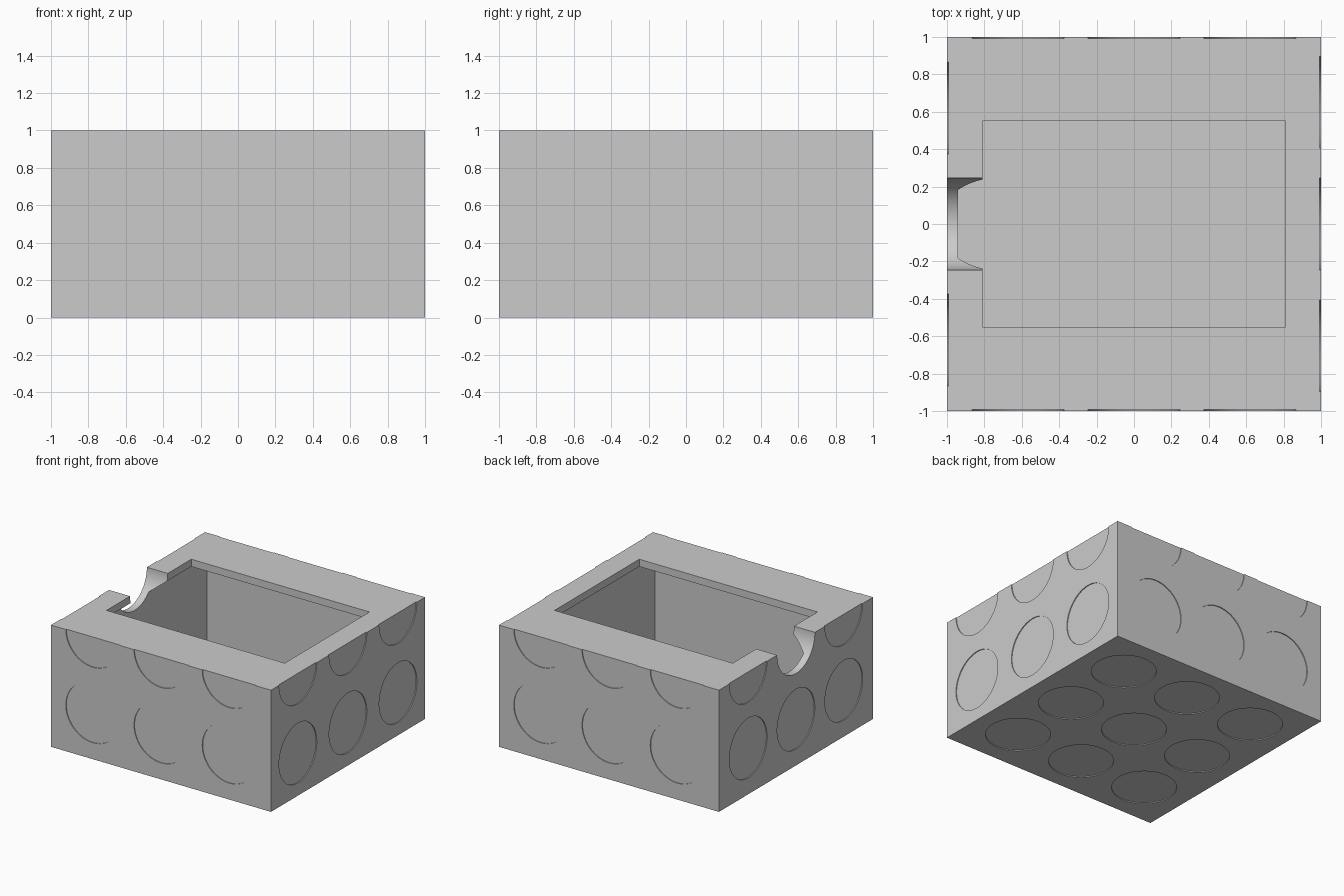
import bpy
import bmesh
import math
from mathutils import Matrix, Vector

cube = bpy.data.objects.get("Cube")
if cube:
    bpy.data.objects.remove(cube, do_unlink=True)

# Single material
grey = bpy.data.materials.new("light_grey")
grey.use_nodes = True
colour = (0.6, 0.6, 0.6, 1)
grey.diffuse_color = colour
grey.node_tree.nodes["Principled BSDF"].inputs["Base Color"].default_value = colour


def make_object(name, bm):
    bmesh.ops.recalc_face_normals(bm, faces=bm.faces)
    mesh = bpy.data.meshes.new(name)
    bm.to_mesh(mesh)
    bm.free()
    mesh.materials.append(grey)
    obj = bpy.data.objects.new(name, mesh)
    bpy.context.collection.objects.link(obj)
    return obj


def loft(name, sections):
    """Stack of centred rectangles: (half x, half y, z)."""
    bm = bmesh.new()
    rings = [[bm.verts.new((sx * hx, sy * hy, z))
              for sx, sy in ((-1, -1), (1, -1), (1, 1), (-1, 1))]
             for hx, hy, z in sections]
    for low, high in zip(rings, rings[1:]):
        for i in range(4):
            j = (i + 1) % 4
            bm.faces.new((low[i], low[j], high[j], high[i]))
    bm.faces.new(rings[0])
    bm.faces.new(rings[-1])
    return make_object(name, bm)


def add_disc(bm, centre, axis, depth):
    turn = Vector(axis).to_track_quat('Z', 'Y').to_matrix().to_4x4()
    bmesh.ops.create_cone(bm, cap_ends=True, segments=96, radius1=RADIUS,
                          radius2=RADIUS, depth=depth,
                          matrix=Matrix.Translation(centre) @ turn)


def cut(target, cutter):
    cutter.hide_render = True
    mod = target.modifiers.new("cut", 'BOOLEAN')
    mod.operation = 'DIFFERENCE'
    mod.solver = 'EXACT'
    mod.object = cutter
    bpy.context.view_layer.objects.active = target
    bpy.ops.object.modifier_apply(modifier=mod.name)
    bpy.data.objects.remove(cutter, do_unlink=True)


RADIUS = 0.245
STEP = 0.62        # disc spacing on most sides
WIDE_STEP = 0.65   # disc spacing on the left side
RECESS = 0.014     # twice the visible recess depth

# Box body with a hollow that narrows to a rectangular opening
body = loft("box_body", [(1, 1, 0), (1, 1, 1)])
cut(body, loft("hollow_cutter", [(0.94, 0.94, 0.06), (0.94, 0.94, 0.836),
                                 (0.81, 0.55, 0.94), (0.81, 0.55, 1.2)]))

# Round thumb notch through the right wall
bm = bmesh.new()
add_disc(bm, (-1, 0, 1), (1, 0, 0), 0.6)
cut(body, make_object("notch_cutter", bm))

# Shallow round recesses on all four sides and the underside
bm = bmesh.new()
for i in (-1, 0, 1):
    for row in (0, 1):
        for side in (-1, 1):
            add_disc(bm, (i * STEP, side, 1 - row * STEP), (0, 1, 0), RECESS)
        add_disc(bm, (1, i * WIDE_STEP, 1 - row * WIDE_STEP), (1, 0, 0), RECESS)
        if row or i:
            add_disc(bm, (-1, i * STEP, 1 - row * STEP), (1, 0, 0), RECESS)
    for j in (-1, 0, 1):
        add_disc(bm, (i * STEP, j * STEP, 0), (0, 0, 1), RECESS)
cut(body, make_object("recess_cutter", bm))

# Smooth curved walls, crisp edges
bpy.ops.object.select_all(action='DESELECT')
body.select_set(True)
bpy.context.view_layer.objects.active = body
bpy.ops.object.shade_smooth_by_angle(angle=math.radians(20))
